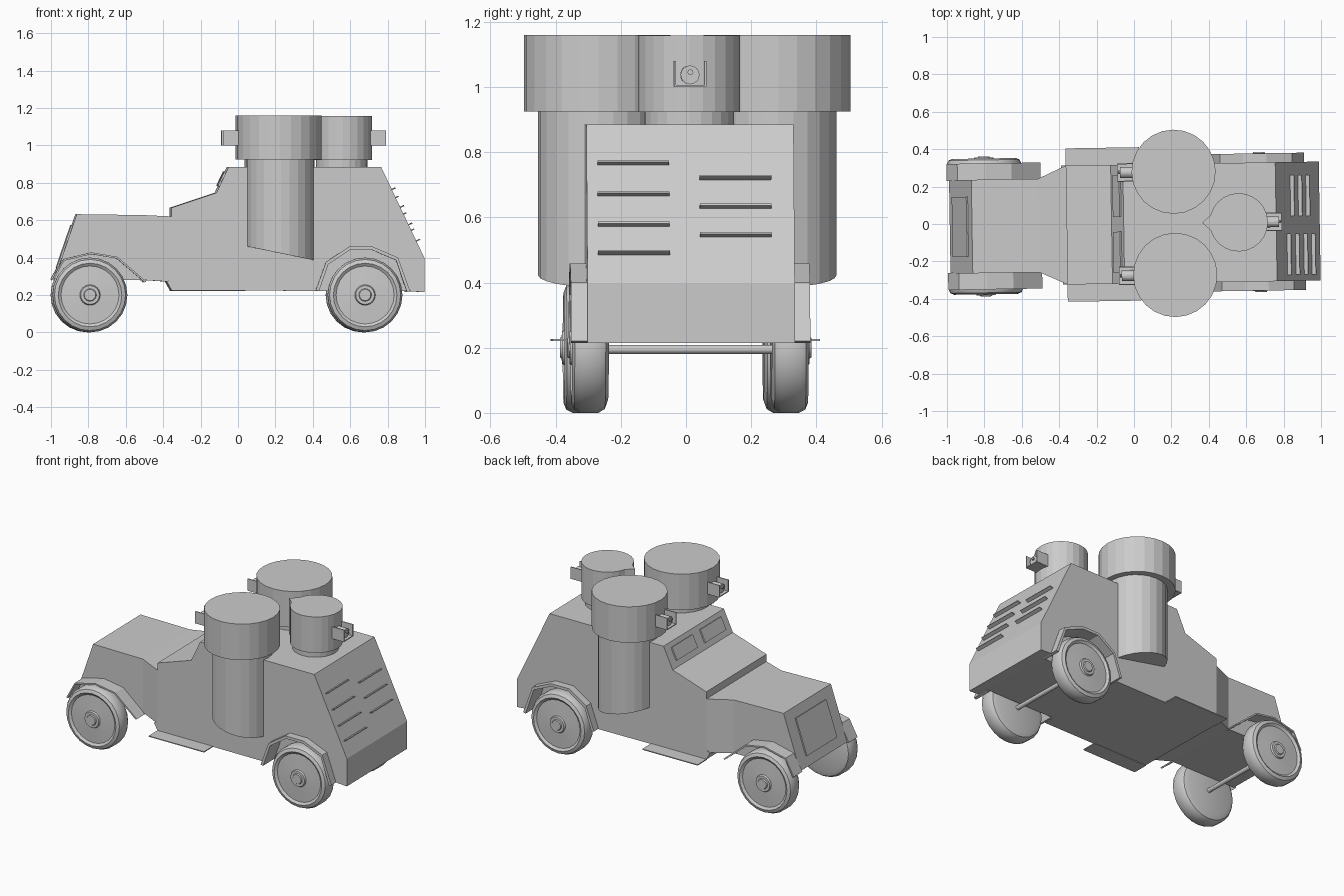
import bpy, bmesh, math
from mathutils import Matrix, Vector

if "Cube" in bpy.data.objects:
    bpy.data.objects.remove(bpy.data.objects["Cube"])


def finish(name, bm):
    bmesh.ops.recalc_face_normals(bm, faces=bm.faces)
    me = bpy.data.meshes.new(name)
    bm.to_mesh(me)
    bm.free()
    ob = bpy.data.objects.new(name, me)
    bpy.context.collection.objects.link(ob)
    return ob


def prism(name, pts, y0, y1):
    """Extrude an (x, z) outline from y0 to y1."""
    bm = bmesh.new()
    f = bm.faces.new([bm.verts.new((x, y0, z)) for x, z in pts])
    ext = bmesh.ops.extrude_face_region(bm, geom=[f])["geom"]
    bmesh.ops.translate(bm, vec=(0, y1 - y0, 0),
                        verts=[v for v in ext if isinstance(v, bmesh.types.BMVert)])
    return finish(name, bm)


def box(name, center, size, tilt=0):
    bm = bmesh.new()
    bmesh.ops.create_cube(bm, size=1, matrix=Matrix.Translation(center)
                          @ Matrix.Rotation(tilt, 4, 'Y') @ Matrix.Diagonal((*size, 1)))
    return finish(name, bm)


def cylinder(name, center, r, depth, axis='Z', seg=24):
    rot = {'Z': Matrix(), 'X': Matrix.Rotation(math.pi / 2, 4, 'Y'),
           'Y': Matrix.Rotation(math.pi / 2, 4, 'X')}[axis]
    bm = bmesh.new()
    bmesh.ops.create_cone(bm, cap_ends=True, segments=seg, radius1=r, radius2=r,
                          depth=depth, matrix=Matrix.Translation(center) @ rot)
    return finish(name, bm)


def lathe_y(name, profile, x, z, side, seg=24):
    """Spin a (radius, y) profile around a y axis through (x, z)."""
    bm = bmesh.new()
    vs = [bm.verts.new((x + r, y * side, z)) for r, y in profile]
    es = [bm.edges.new(p) for p in zip(vs, vs[1:])]
    bmesh.ops.spin(bm, geom=vs + es, cent=(x, 0, z), axis=(0, 1, 0),
                   angle=2 * math.pi, steps=seg)
    bmesh.ops.remove_doubles(bm, verts=bm.verts, dist=1e-4)
    return finish(name, bm)


def shade_smooth(ob, deg):
    bpy.ops.object.select_all(action='DESELECT')
    ob.select_set(True)
    bpy.context.view_layer.objects.active = ob
    bpy.ops.object.shade_smooth_by_angle(angle=math.radians(deg))


FRONT_X, REAR_X = -0.797, 0.674
HALF = 0.318

# armoured cabin
body = prism("cabin_body", [
    (-0.36, 0.225), (-0.385, 0.27), (-0.36, 0.29), (-0.36, 0.667), (-0.12, 0.747),
    (-0.055, 0.885), (0.76, 0.885), (0.993, 0.395), (0.993, 0.215), (0.92, 0.22)],
    -HALF, HALF)

# rear wheel arches cut into the cabin
ARCH = [(0.41, 0.225), (0.465, 0.377), (0.588, 0.458), (0.715, 0.458), (0.85, 0.40), (0.915, 0.22)]
for s in (-1, 1):
    cut = prism("arch_cutter", [(0.425, 0.1)] + [(x, z - 0.01) for x, z in ARCH] + [(0.90, 0.1)],
                0.245 * s, 0.45 * s)
    cut.hide_render = True
    mod = body.modifiers.new("arch", 'BOOLEAN')
    mod.operation, mod.solver, mod.object = 'DIFFERENCE', 'EXACT', cut
    bpy.context.view_layer.objects.active = body
    bpy.ops.object.modifier_apply(modifier=mod.name)
    bpy.data.objects.remove(cut)

# hood: box sections (x bottom, x top, half width, z bottom, z top)
bm = bmesh.new()
rings = []
for xb, xt, w, zb, zt in [(-0.985, -0.866, 0.25, 0.285, 0.632), (-0.51, -0.51, 0.25, 0.28, 0.627),
                          (-0.36, -0.36, HALF, 0.27, 0.62)]:
    rings.append([bm.verts.new(p) for p in
                  ((xb, -w, zb), (xb, w, zb), (xt, w, zt), (xt, -w, zt))])
for a, b in zip(rings, rings[1:]):
    for i in range(4):
        bm.faces.new((a[i], a[(i + 1) % 4], b[(i + 1) % 4], b[i]))
bm.faces.new(rings[0])
bm.faces.new(rings[-1])
finish("hood", bm)

# radiator door and windscreen flaps lying on the sloped plates
box("radiator_door", (-0.928, 0, 0.458), (0.012, 0.32, 0.24), math.atan2(0.119, 0.347))
for s in (-1, 1):
    box("windscreen_flap", (-0.088, 0.15 * s, 0.82), (0.014, 0.22, 0.085), math.atan2(0.065, 0.138))

# running boards
for s in (-1, 1):
    box("running_board", (-0.163, 0.36 * s, 0.224), (0.395, 0.10, 0.006))


# fenders: thin strips following a bent line
def fender(name, line, y0, y1, c, t):
    inner = []
    for x, z in line:
        d = (Vector(c) - Vector((x, z))).normalized() * t
        inner.append((x + d.x, z + d.y))
    for s in (-1, 1):
        prism(name, line + inner[::-1], y0 * s, y1 * s)


fender("rear_fender", ARCH, 0.247, 0.367, (REAR_X, 0.15), 0.018)
fender("front_fender", [(-0.998, 0.285), (-0.94, 0.392), (-0.79, 0.428), (-0.65, 0.404), (-0.495, 0.272)],
       0.245, 0.337, (FRONT_X, 0.1), 0.01)

# wheels and axles
TYRE = [(0, 0.255), (0.16, 0.25), (0.188, 0.26), (0.2, 0.28), (0.2, 0.335), (0.19, 0.355),
        (0.17, 0.363), (0.155, 0.352), (0.055, 0.358), (0.05, 0.368), (0.034, 0.368),
        (0.03, 0.374), (0, 0.374)]
for n, x in (("front", FRONT_X), ("rear", REAR_X)):
    for s in (-1, 1):
        shade_smooth(lathe_y(n + "_wheel", TYRE, x, 0.2, s), 35)
    cylinder(n + "_axle", (x, 0, 0.195), 0.014, 0.52, 'Y', 12)


# gun port: open tray with a round barrel
def gun(x, y, side):
    c = x + 0.035 * side
    box("gun_tray_floor", (c, y, 1.003), (0.09, 0.096, 0.006))
    for s in (-1, 1):
        box("gun_tray_cheek", (c, y + 0.047 * s, 1.04), (0.09, 0.006, 0.078))
    cylinder("gun_sleeve", (x + 0.02 * side, y, 1.037), 0.029, 0.09, 'X', 16)
    cylinder("gun_barrel", (x + 0.04 * side, y + 0.001, 1.045), 0.009, 0.07, 'X', 10)


# side turrets on half-sunk sponsons with slanted undersides
for s in (-1, 1):
    y = 0.276 * s
    sp = cylinder("sponson", (0.222, y, 0.69), 0.182, 0.48)
    for v in sp.data.vertices:
        if v.co.z < 0.6:
            v.co.z = 0.46 - (v.co.x - 0.04) * 0.205
    cylinder("side_turret", (0.216, y, 1.042), 0.225, 0.235)
    gun(-0.005, y, -1)

# rear turret, drawn out to a point at its front
cylinder("rear_turret_neck", (0.555, 0, 0.9), 0.138, 0.06)
rt = cylinder("rear_turret", (0.56, 0, 1.04), 0.156, 0.235)
for v in rt.data.vertices:
    if v.co.x < 0.406:
        v.co.x = 0.365
gun(0.71, 0, 1)

# rear cooling louvres
for y, heights in ((-0.175, (0.765, 0.67, 0.577, 0.49)), (0.138, (0.72, 0.632, 0.545))):
    for z in heights:
        x = 0.76 + (0.885 - z) * 0.4755
        box("louvre", (x + 0.006, y, z), (0.034, 0.22, 0.006), math.radians(-25))

# the whole vehicle stands very slightly turned
for ob in bpy.data.objects:
    ob.data.transform(Matrix.Rotation(0.016, 4, 'Z'))
